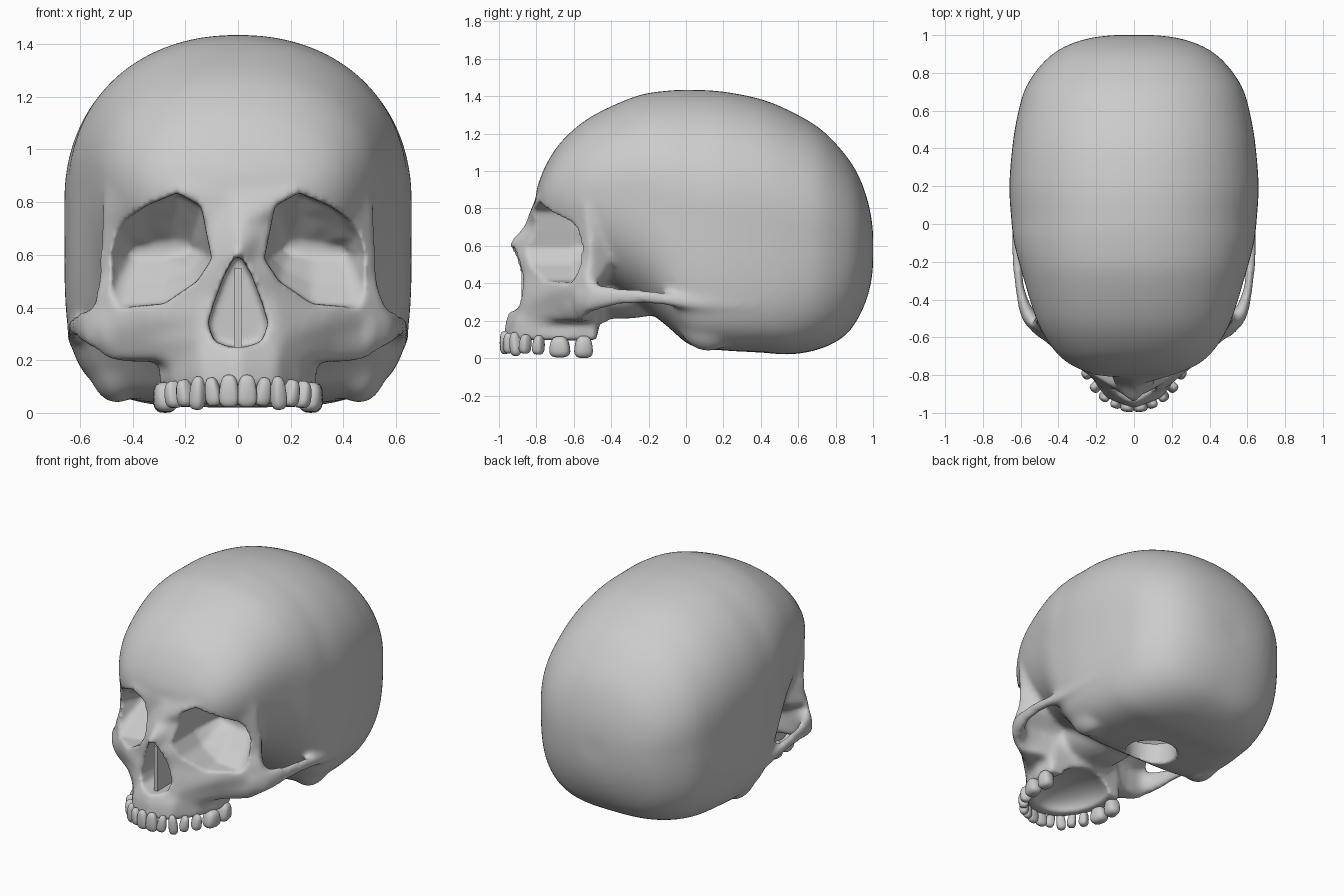
import bpy, bmesh, math
from mathutils import Vector, Matrix

if "Cube" in bpy.data.objects:
    bpy.data.objects.remove(bpy.data.objects["Cube"], do_unlink=True)

bone = bpy.data.materials.new("bone_grey")
bone.use_nodes = True
bone.diffuse_color = (0.6, 0.6, 0.6, 1)
bone.node_tree.nodes["Principled BSDF"].inputs["Base Color"].default_value = (0.6, 0.6, 0.6, 1)


def make_object(name, bm):
    bmesh.ops.recalc_face_normals(bm, faces=bm.faces)
    mesh = bpy.data.meshes.new(name)
    bm.to_mesh(mesh)
    bm.free()
    mesh.materials.append(bone)
    obj = bpy.data.objects.new(name, mesh)
    bpy.context.collection.objects.link(obj)
    return obj


def activate(obj):
    bpy.ops.object.select_all(action='DESELECT')
    obj.select_set(True)
    bpy.context.view_layer.objects.active = obj


def spline(points, steps):
    """Catmull-Rom interpolation through tuples of any length."""
    out = []
    for i in range(len(points) - 1):
        p = [Vector(points[min(max(i + k, 0), len(points) - 1)]) for k in (-1, 0, 1, 2)]
        for s in range(steps):
            t = s / steps
            out.append(p[1] + (p[2] - p[0]) * (t / 2)
                       + (2 * p[0] - 5 * p[1] + 4 * p[2] - p[3]) * (t * t / 2)
                       + (3 * p[1] - p[0] - 3 * p[2] + p[3]) * (t ** 3 / 2))
    return out + [Vector(points[-1])]


def loft(bm, rings):
    rows = [[bm.verts.new(p) for p in ring] for ring in rings]
    n = len(rows[0])
    for a, b in zip(rows, rows[1:]):
        for i in range(n):
            j = (i + 1) % n
            bm.faces.new((a[i], a[j], b[j], b[i]))
    bm.faces.new(rows[0])
    bm.faces.new(rows[-1])


def ellipsoid(bm, centre, radii):
    bmesh.ops.create_uvsphere(bm, u_segments=32, v_segments=20, radius=1,
                              matrix=Matrix.Translation(centre) @ Matrix.Diagonal((*radii, 1)))


def power(v, e):
    return math.copysign(abs(v) ** e, v)


skull = bmesh.new()

# Braincase: y, half width, bottom, top, roundness of the lower half
stations = [
    (-.80, .11, .78, .90, 2), (-.78, .25, .70, .96, 2), (-.74, .345, .60, 1.05, 2),
    (-.66, .43, .50, 1.165, 2), (-.51, .515, .42, 1.29, 2.2), (-.27, .59, .30, 1.40, 2.9),
    (-.10, .635, .17, 1.43, 4), (.03, .65, .065, 1.435, 5), (.2, .66, .04, 1.425, 5),
    (.4, .645, .03, 1.385, 4.6), (.56, .62, .02, 1.32, 4), (.72, .575, .05, 1.225, 3.4),
    (.85, .485, .12, 1.09, 3), (.93, .385, .23, .96, 2.6), (.98, .255, .36, .81, 2.3),
    (1.0, .12, .48, .68, 2)]
rings = []
for y, w, low, top, round_low in spline(stations, 4):
    mid = low + .55 * (top - low)
    ring = []
    for k in range(64):
        a = k * math.tau / 64
        c, s = math.cos(a), math.sin(a)
        e = 2 / (2.15 if s >= 0 else round_low)
        ring.append((w * power(c, e), y, mid + (top - mid if s >= 0 else mid - low) * power(s, e)))
    rings.append(ring)
loft(skull, rings)


def mirrored_levels(bm, levels):
    """Loft upward through half outlines that run from front centre to back centre."""
    rings = []
    for z, half in levels:
        other = [(-x, y) for x, y in half[-2:0:-1]]
        rings.append([(x, y, z) for x, y in half + other])
    loft(bm, rings)


# Face mask with brow, nose bridge and cheekbones
brow_back = [(.45, -.38), (0, -.34)]
cheek_back = [(.37, -.5), (0, -.42)]
mirrored_levels(skull, [
    (.195, [(0, -.92), (.17, -.86), (.37, -.65), (.5, -.55)] + cheek_back),
    (.27, [(0, -.92), (.16, -.88), (.36, -.69), (.59, -.52)] + cheek_back),
    (.36, [(0, -.90), (.15, -.87), (.36, -.72), (.59, -.51)] + cheek_back),
    (.45, [(0, -.91), (.13, -.86), (.36, -.69), (.55, -.53), (.48, -.43), (0, -.34)]),
    (.53, [(0, -.94), (.08, -.89), (.36, -.69), (.53, -.51), (.46, -.4), (0, -.34)]),
    (.61, [(0, -.96), (.08, -.86), (.36, -.68), (.53, -.51)] + brow_back),
    (.71, [(0, -.865), (.1, -.81), (.36, -.69), (.525, -.52)] + brow_back),
    (.84, [(0, -.81), (.23, -.805), (.39, -.705), (.51, -.54)] + brow_back),
    (.97, [(0, -.75), (.2, -.72), (.34, -.62), (.43, -.5), (.4, -.4), (0, -.34)])])

# Upper jaw
mirrored_levels(skull, [
    (.095, [(0, -.98), (.15, -.925), (.25, -.78), (.305, -.62), (.29, -.48), (0, -.46)]),
    (.20, [(0, -.97), (.15, -.91), (.25, -.76), (.295, -.6), (.28, -.47), (0, -.45)]),
    (.30, [(0, -.93), (.14, -.86), (.24, -.75), (.28, -.6), (.25, -.46), (0, -.42)]),
    (.42, [(0, -.86), (.1, -.8), (.2, -.7), (.24, -.6), (.2, -.45), (0, -.42)])])

# Underside between jaw and braincase, and the bony lumps behind the ears
ellipsoid(skull, (0, -.34, .36), (.22, .32, .15))
for side in (1, -1):
    ellipsoid(skull, (side * .46, .12, .2), (.11, .16, .165))

# Cheek arches: x, y, z, half thickness, half height
arch = [(.47, -.57, .31, .05, .09), (.56, -.48, .325, .04, .075), (.604, -.34, .33, .025, .05),
        (.618, -.18, .325, .03, .04), (.62, -.02, .30, .03, .035), (.625, .16, .285, .026, .025),
        (.62, .38, .285, .012, .015)]
path = spline(arch, 5)
for side in (1, -1):
    rings = []
    for i, p in enumerate(path):
        along = path[min(i + 1, len(path) - 1)] - path[max(i - 1, 0)]
        across = Vector((along[1], -along[0], 0)).normalized()
        ring = []
        for k in range(16):
            a = k * math.tau / 16
            q = Vector(p[:3]) + across * p[3] * math.cos(a) + Vector((0, 0, p[4] * math.sin(a)))
            ring.append((side * q.x, q.y, q.z))
        rings.append(ring)
    loft(skull, rings)

skull_obj = make_object("skull", skull)

# Cutters: eye sockets narrowing to a low back edge, nose opening and palate
openings = bmesh.new()
socket = [(.49, .43), (.505, .59), (.47, .70), (.35, .785), (.23, .835), (.14, .785),
          (.12, .68), (.10, .585), (.155, .5), (.28, .415), (.45, .4)]
depths = [(-1.2, 1, 1), (-.61, 1, 1), (-.53, .86, .64), (-.43, .62, .15)]
for side in (1, -1):
    loft(openings, [[(side * (.27 + (x - .27) * sx), y, .62 + (z - .62) * sz) for x, z in socket]
                    for y, sx, sz in depths])
half_nose = [(.01, .595), (.05, .525), (.09, .42), (.114, .34), (.09, .27), (.025, .25)]
nose = half_nose + [(-x, z) for x, z in reversed(half_nose)]
loft(openings, [[(x, y, z) for x, z in nose] for y in (-1.2, -.62)])
ellipsoid(openings, (0, -.6, .09), (.215, .29, .115))

# Cutters: hollow of the braincase and the round hole in its base
hollow = bmesh.new()
ellipsoid(hollow, (0, .24, .75), (.55, .58, .59))
base_hole = bmesh.new()
bmesh.ops.create_cone(base_hole, cap_ends=True, segments=32, radius1=.165, radius2=.165, depth=.6,
                      matrix=Matrix.Translation((0, .17, .2)))

activate(skull_obj)


def fuse(size):
    mod = skull_obj.modifiers.new("Fuse", 'REMESH')
    mod.mode = 'VOXEL'
    mod.voxel_size = size
    bpy.ops.object.modifier_apply(modifier=mod.name)


def soften(times):
    mod = skull_obj.modifiers.new("Soften", 'SMOOTH')
    mod.factor = .5
    mod.iterations = times
    bpy.ops.object.modifier_apply(modifier=mod.name)


def carve(name, bm):
    cutter = make_object(name, bm)
    cutter.hide_render = True
    mod = skull_obj.modifiers.new("Carve", 'BOOLEAN')
    mod.operation = 'DIFFERENCE'
    mod.solver = 'EXACT'
    mod.object = cutter
    bpy.ops.object.modifier_apply(modifier=mod.name)
    bpy.data.objects.remove(cutter, do_unlink=True)


# Fuse the parts, carve the openings and soften the edges
fuse(.016)
soften(14)
carve("opening_cutter", openings)
carve("hollow_cutter", hollow)
carve("base_hole_cutter", base_hole)
fuse(.013)
soften(5)
bpy.ops.object.shade_smooth_by_angle(angle=math.radians(60))

# Nasal septum
septum = bmesh.new()
bmesh.ops.create_cube(septum, size=1, matrix=Matrix.Translation((0, -.75, .4))
                      @ Matrix.Diagonal((.026, .26, .3, 1)))
make_object("nasal_septum", septum)

# Teeth: angle round the jaw, half width, half depth, centre height, half height, tilt
teeth = bmesh.new()
kinds = [(7, .037, .027, .083, .062, 0), (20, .028, .027, .08, .055, 8),
         (33, .028, .03, .075, .064, -6), (46, .027, .033, .075, .052, 8),
         (60, .028, .036, .07, .052, 6), (79, .054, .045, .06, .057, 0),
         (99, .048, .045, .06, .06, 0)]
for side in (1, -1):
    for deg, w, d, z, h, tilt in kinds:
        a = math.radians(deg)
        place = Matrix.Translation((side * .28 * math.sin(a), -.605 - .366 * math.cos(a), z))
        turn = Matrix.Rotation(side * a, 4, 'Z') @ Matrix.Rotation(side * math.radians(tilt), 4, 'Y')
        made = bmesh.ops.create_uvsphere(teeth, u_segments=16, v_segments=10, radius=1)
        for v in made["verts"]:
            x, y, t = (power(c, .7) for c in v.co)
            flare = 1 - .18 * t
            v.co = place @ turn @ Vector((x * w * flare, y * d, t * h))
teeth_obj = make_object("upper_teeth", teeth)
activate(teeth_obj)
bpy.ops.object.shade_smooth_by_angle(angle=math.radians(60))
